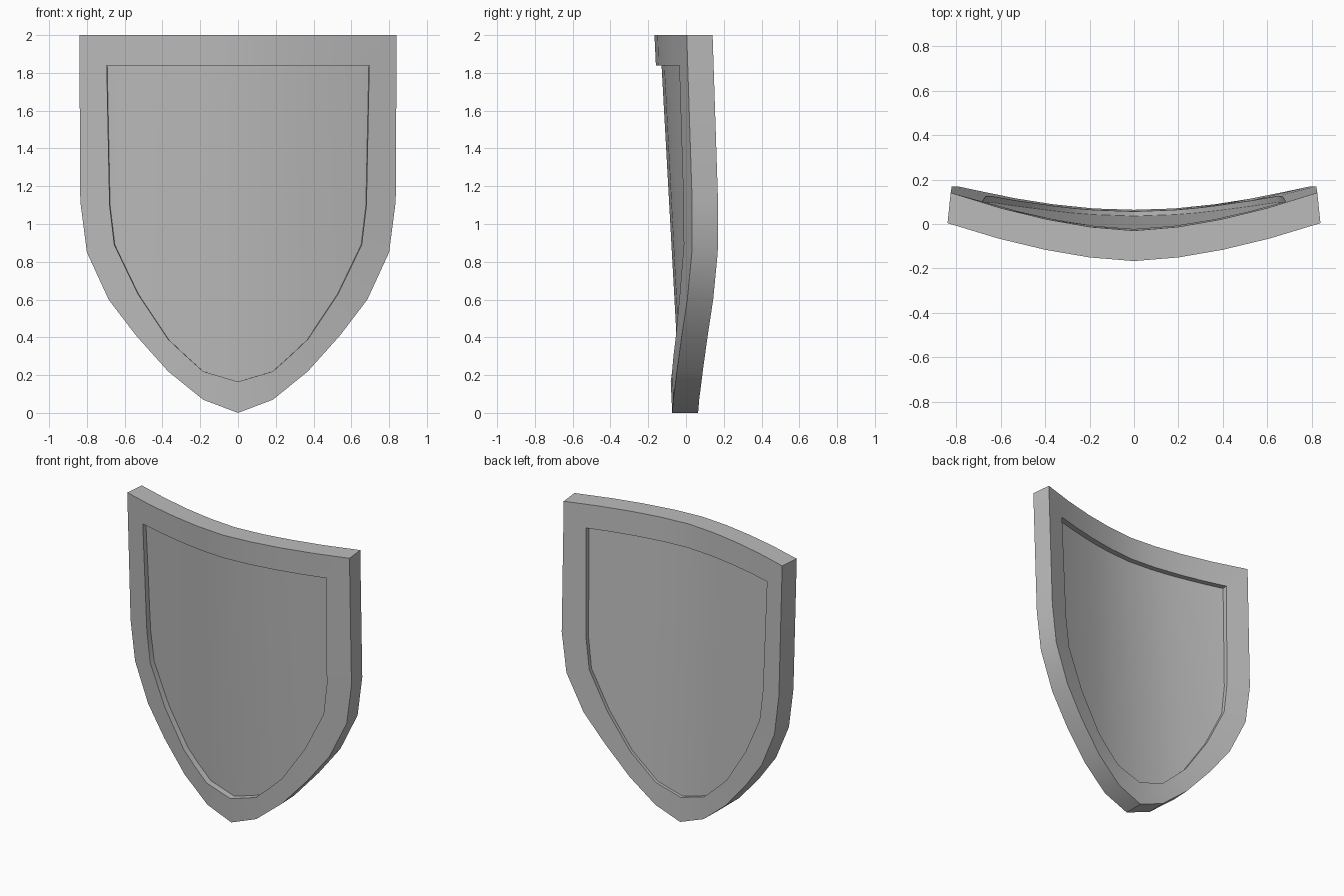
import bpy
import bmesh
from math import radians

cube = bpy.data.objects.get("Cube")
if cube:
    bpy.data.objects.remove(cube, do_unlink=True)

grey = bpy.data.materials.new("steel grey")
grey.use_nodes = True
COLOUR = (0.5, 0.5, 0.5, 1)
grey.diffuse_color = COLOUR
grey.node_tree.nodes["Principled BSDF"].inputs["Base Color"].default_value = COLOUR

TOP, INNER_TOP = 2.0, 1.84
THICK = 0.137
TAPER = 0.983      # the back is slightly narrower than the front

# Half outlines (x, z), from the bottom tip up the side and along the top
outer_half = [(0, 0), (.185, .07), (.37, .22), (.54, .41), (.685, .6), (.8, .85),
              (.835, 1.12), (.84, TOP), (.61, TOP), (.4, TOP), (.2, TOP), (0, TOP)]
side = [(0, .165), (.185, .22), (.28, .305), (.37, .39), (.53, .63), (.655, .89),
        (.68, 1.1), (.695, INNER_TOP)]
inner_half = side + [(x, INNER_TOP) for x in (.53, .37, .185, 0)]


def front_y(x, z):
    """Bowed front surface, leaning forward at the top."""
    x = abs(x)
    return -.167 + .227 * x ** 1.63 + (.047 - .015 * x) * (TOP - z)


def point(bm, x, z, depth):
    shrink = 1 - (1 - TAPER) * depth / THICK
    return bm.verts.new((x * shrink, front_y(x, z) + depth, z))


def mirrored(half):
    return half + [(-x, z) for x, z in half[-2:0:-1]]


def finish(bm, name):
    bmesh.ops.recalc_face_normals(bm, faces=bm.faces)
    mesh = bpy.data.meshes.new(name)
    bm.to_mesh(mesh)
    bm.free()
    mesh.materials.append(grey)
    obj = bpy.data.objects.new(name, mesh)
    bpy.context.collection.objects.link(obj)
    bpy.ops.object.select_all(action='DESELECT')
    obj.select_set(True)
    bpy.context.view_layer.objects.active = obj
    bpy.ops.object.shade_smooth_by_angle(angle=radians(30))


# Rim: four loops joined into a closed frame
bm = bmesh.new()
loops = [[point(bm, x, z, depth) for x, z in mirrored(half)]
         for half, depth in ((outer_half, 0), (inner_half, 0),
                             (inner_half, THICK), (outer_half, THICK))]
count = len(loops[0])
for k in range(4):
    a, b = loops[k], loops[(k + 1) % 4]
    for i in range(count):
        j = (i + 1) % count
        bm.faces.new((a[i], a[j], b[j], b[i]))
finish(bm, "shield_rim")


# Panel: vertical strips recessed from the rim on both faces
def panel_sheet(bm, at_top, at_base):
    """Build one face of the panel and return its border as a loop."""
    columns = [(-x, z) for x, z in side[:0:-1]] + side
    low = [point(bm, x * 1.005, z, at_base + (at_top - at_base) * z / INNER_TOP)
           for x, z in columns]
    high = [point(bm, x * 1.005, INNER_TOP + .003, at_top) for x, z in columns]
    for i in range(len(columns) - 1):
        bm.faces.new((low[i], low[i + 1], high[i + 1], high[i]))
    return low + high[::-1]


bm = bmesh.new()
front = panel_sheet(bm, .03, .045)
back = panel_sheet(bm, .1, .118)
# Close the hidden edge between the two faces
for i in range(len(front)):
    bm.faces.new((front[i - 1], front[i], back[i], back[i - 1]))
finish(bm, "shield_panel")
